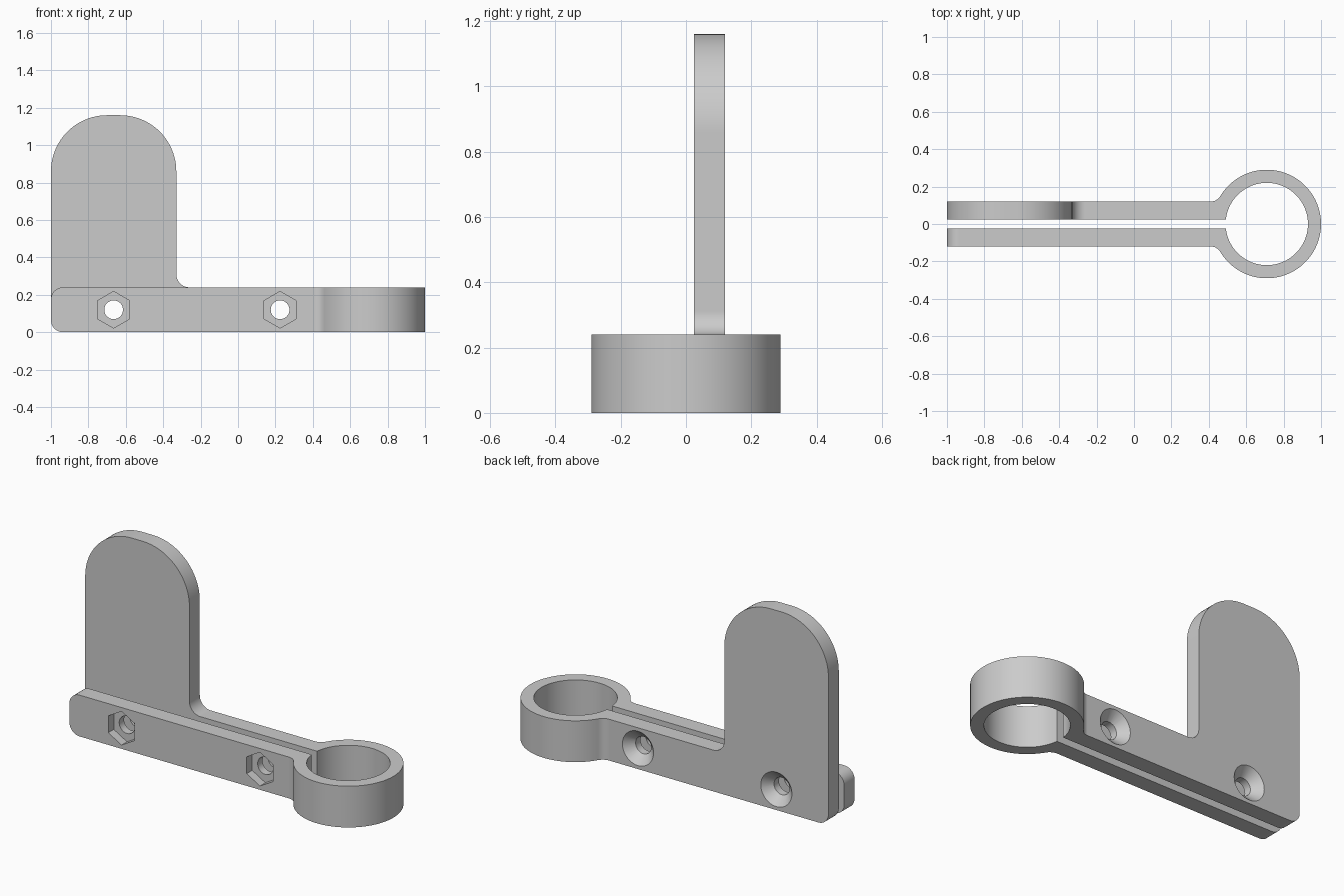
import bpy, bmesh
from math import sin, cos, radians, degrees, atan2, asin, sqrt, pi
from mathutils import Matrix

cube = bpy.data.objects.get("Cube")
if cube:
    bpy.data.objects.remove(cube, do_unlink=True)

# Main dimensions
RING_X, RING_R, BORE_R = 0.71, 0.29, 0.22
SLOT, ARM = 0.025, 0.12          # inner and outer y of each arm
HEIGHT, TOP = 0.24, 1.16         # arm height, paddle height
PADDLE_R = -0.33                 # right edge of paddle
BOLT_X, BOLT_Z, HOLE_R = (-0.665, 0.225), 0.12, 0.05


def arc(cx, cy, r, a0, a1, n=16):
    """Points on an arc, angles in degrees."""
    angles = [radians(a0 + (a1 - a0) * i / n) for i in range(n + 1)]
    return [(cx + r * cos(a), cy + r * sin(a)) for a in angles]


def make_object(name, bm):
    bmesh.ops.recalc_face_normals(bm, faces=bm.faces)
    mesh = bpy.data.meshes.new(name)
    bm.to_mesh(mesh)
    bm.free()
    ob = bpy.data.objects.new(name, mesh)
    bpy.context.collection.objects.link(ob)
    return ob


def prism(name, profile, low, high, axis):
    """Extrude a profile: xy along z, or xz along y."""
    bm = bmesh.new()
    place = (lambda u, v: (u, v, low)) if axis == "z" else (lambda u, v: (u, low, v))
    face = bm.faces.new([bm.verts.new(place(u, v)) for u, v in profile])
    ext = bmesh.ops.extrude_face_region(bm, geom=[face])
    verts = [e for e in ext["geom"] if isinstance(e, bmesh.types.BMVert)]
    d = high - low
    bmesh.ops.translate(bm, verts=verts, vec=(0, 0, d) if axis == "z" else (0, d, 0))
    return make_object(name, bm)


def bore(name, x, r0, r1, y0, y1, sides):
    """Cone or cylinder along y."""
    bm = bmesh.new()
    m = Matrix.Translation((x, (y0 + y1) / 2, BOLT_Z)) @ Matrix.Rotation(-pi / 2, 4, "X")
    bmesh.ops.create_cone(bm, cap_ends=True, segments=sides, radius1=r0, radius2=r1,
                          depth=y1 - y0, matrix=m)
    return make_object(name, bm)


def combine(ob, other, operation):
    mod = ob.modifiers.new(operation.lower(), "BOOLEAN")
    mod.operation, mod.solver, mod.object = operation, "EXACT", other
    bpy.context.view_layer.objects.active = ob
    bpy.ops.object.modifier_apply(modifier=mod.name)
    bpy.data.objects.remove(other, do_unlink=True)


# Split clamp: two arms blending into a ring
f = 0.06
fx = RING_X - sqrt((RING_R + f) ** 2 - (ARM + f) ** 2)
tangent = degrees(atan2(ARM + f, RING_X - fx))
outer = [(-1.1, ARM)] + arc(fx, ARM + f, f, -90, -tangent, 12)
outer += arc(RING_X, 0, RING_R, 180 - tangent, 0, 48)[1:]
mouth = 180 - degrees(asin(SLOT / BORE_R))
inner = [(-1.1, -SLOT)] + arc(RING_X, 0, BORE_R, -mouth, mouth, 96) + [(-1.1, SLOT)]
profile = outer + [(x, -y) for x, y in reversed(outer[:-1])] + inner
bracket = prism("clamp_bracket", profile, -0.1, 0.4, "z")

# Rounded free ends of the arms
c = 0.065
side = arc(c - 1, HEIGHT - c, c, 90, 180) + arc(c - 1, c, c, 180, 270)
side += [(1.1, 0), (1.1, HEIGHT)]
combine(bracket, prism("end_rounding", side, -0.5, 0.5, "y"), "INTERSECT")

# Upright paddle on the rear arm
r, g = 0.3, 0.07
paddle = [(-1, 0.1)] + arc(r - 1, TOP - r, r, 180, 90, 24)
paddle += arc(PADDLE_R - r, TOP - r, r, 90, 0, 24)
paddle += arc(PADDLE_R + g, HEIGHT + g, g, 180, 270)
paddle += [(PADDLE_R + g, 0.1)]
combine(bracket, prism("paddle", paddle, SLOT, ARM, "y"), "UNION")

# Bolt holes: hex nut pocket in front, countersink behind
for x in BOLT_X:
    combine(bracket, bore("bolt_hole", x, HOLE_R, HOLE_R, -0.3, 0.3, 48), "DIFFERENCE")
    combine(bracket, bore("nut_pocket", x, 0.098, 0.098, -0.2, -0.07, 6), "DIFFERENCE")
    combine(bracket, bore("countersink", x, 0.045, 0.11, 0.065, 0.13, 48), "DIFFERENCE")

# Material
grey = bpy.data.materials.new("light_grey")
grey.use_nodes = True
colour = (0.6, 0.6, 0.6, 1)
grey.diffuse_color = colour
grey.node_tree.nodes["Principled BSDF"].inputs["Base Color"].default_value = colour
bracket.data.materials.clear()
bracket.data.materials.append(grey)
for poly in bracket.data.polygons:
    poly.material_index = 0

# Smooth curves, crisp edges
bpy.ops.object.select_all(action="DESELECT")
bracket.select_set(True)
bpy.context.view_layer.objects.active = bracket
bpy.ops.object.shade_smooth_by_angle(angle=radians(30))
weighted = bracket.modifiers.new("even_shading", "WEIGHTED_NORMAL")
weighted.keep_sharp = True
